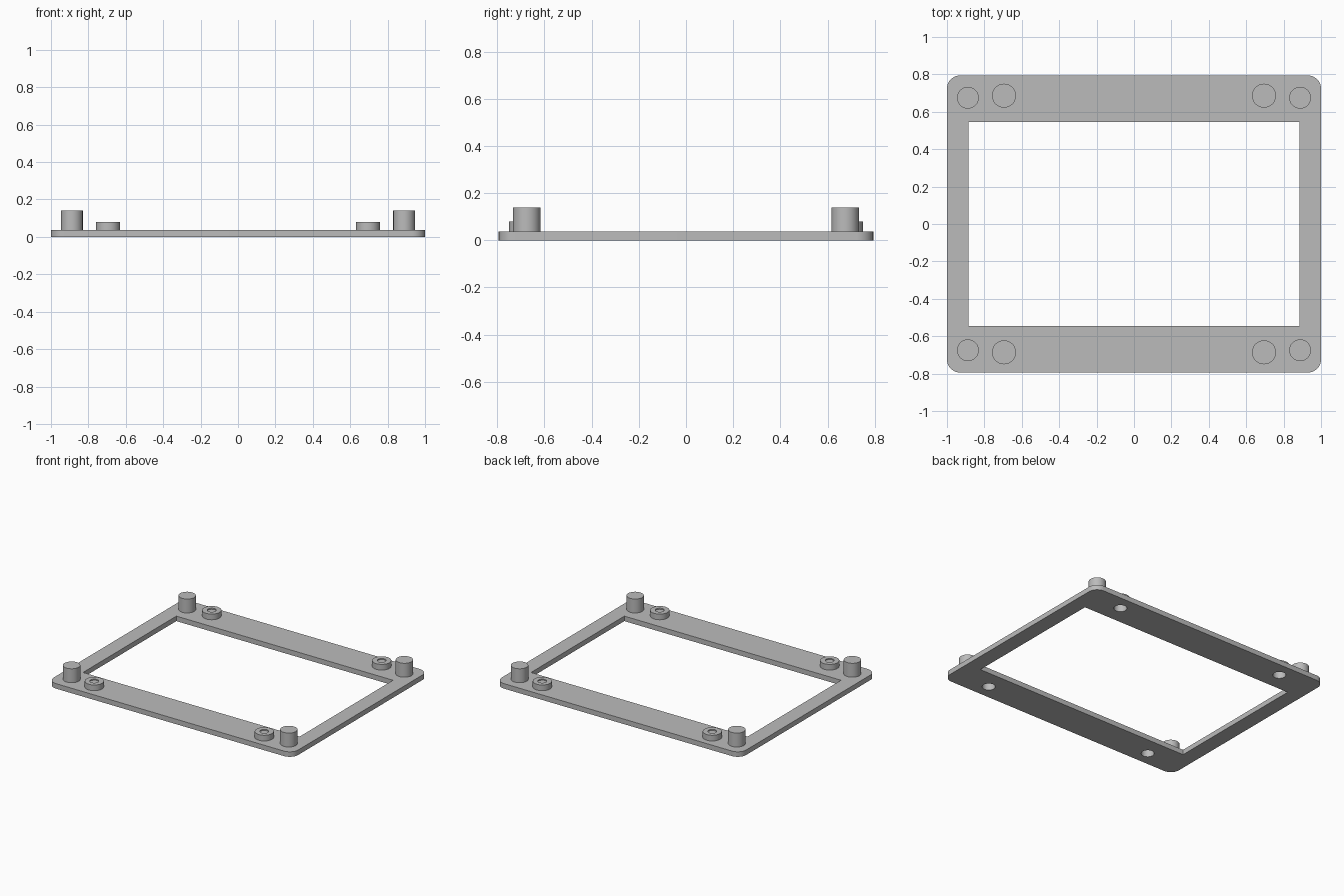
import bpy, bmesh
from math import cos, sin, pi, radians

if "Cube" in bpy.data.objects:
    bpy.data.objects.remove(bpy.data.objects["Cube"], do_unlink=True)

HALF_X, HALF_Y, CORNER = 1.0, 0.794, 0.07
WINDOW_X, WINDOW_Y = 0.886, 0.545
THICK = 0.037
PEG = dict(x=0.888, y=0.675, r=0.058, top=0.14)
BOSS = dict(x=0.695, y=0.686, r=0.064, top=0.079)
RECESS_R, RECESS_Z = 0.03, 0.071
POCKET_R, POCKET_Z = 0.044, 0.066
SEGMENTS = 48
SIDES = [("front_right", -1, -1), ("front_left", 1, -1),
         ("back_right", -1, 1), ("back_left", 1, 1)]

grey = bpy.data.materials.new("plain_grey")
grey.use_nodes = True
colour = (0.5, 0.5, 0.5, 1)
grey.diffuse_color = colour
grey.node_tree.nodes["Principled BSDF"].inputs["Base Color"].default_value = colour


def smooth(obj):
    bpy.ops.object.select_all(action='DESELECT')
    obj.select_set(True)
    bpy.context.view_layer.objects.active = obj
    bpy.ops.object.shade_smooth_by_angle(angle=radians(30))


def arc(cx, cy, r, start, sweep, steps):
    return [(cx + r * cos(start + sweep * i / steps),
             cy + r * sin(start + sweep * i / steps)) for i in range(steps + 1)]


def lathe(name, profile, x, y):
    """Revolve an (r, z) profile around the vertical axis at x, y."""
    bm = bmesh.new()
    verts = [bm.verts.new((r, 0, z)) for r, z in profile]
    edges = [bm.edges.new(pair) for pair in zip(verts, verts[1:])]
    bmesh.ops.spin(bm, geom=verts + edges, cent=(0, 0, 0), axis=(0, 0, 1),
                   angle=2 * pi, steps=SEGMENTS, use_duplicate=False)
    bmesh.ops.remove_doubles(bm, verts=bm.verts, dist=0.0001)
    bmesh.ops.recalc_face_normals(bm, faces=bm.faces)
    mesh = bpy.data.meshes.new(name)
    bm.to_mesh(mesh)
    bm.free()
    mesh.materials.append(grey)
    obj = bpy.data.objects.new(name, mesh)
    obj.location = (x, y, 0)
    bpy.context.collection.objects.link(obj)
    smooth(obj)


# Frame plate: rounded outline with a window and four pocket openings
outline = []
for k, (sx, sy) in enumerate([(1, 1), (-1, 1), (-1, -1), (1, -1)]):
    outline += arc(sx * (HALF_X - CORNER), sy * (HALF_Y - CORNER),
                   CORNER, k * pi / 2, pi / 2, 10)
window = [(sx * WINDOW_X, sy * WINDOW_Y)
          for sx, sy in [(1, 1), (-1, 1), (-1, -1), (1, -1)]]
loops = [outline, window]
for _, sx, sy in SIDES:
    loops.append(arc(sx * BOSS["x"], sy * BOSS["y"], POCKET_R, 0, 2 * pi, SEGMENTS)[:-1])

curve = bpy.data.curves.new("frame_plate", 'CURVE')
curve.dimensions = '2D'
curve.fill_mode = 'BOTH'
curve.extrude = THICK / 2
for loop in loops:
    spline = curve.splines.new('POLY')
    spline.points.add(len(loop) - 1)
    for point, (x, y) in zip(spline.points, loop):
        point.co = (x, y, 0, 1)
    spline.use_cyclic_u = True
curve.materials.append(grey)
plate = bpy.data.objects.new("frame_plate", curve)
plate.location.z = THICK / 2
bpy.context.collection.objects.link(plate)
bpy.ops.object.select_all(action='DESELECT')
plate.select_set(True)
bpy.context.view_layer.objects.active = plate
bpy.ops.object.convert(target='MESH')
plate = bpy.context.view_layer.objects.active
bm = bmesh.new()
bm.from_mesh(plate.data)
bmesh.ops.remove_doubles(bm, verts=bm.verts, dist=0.0001)
bmesh.ops.recalc_face_normals(bm, faces=bm.faces)
bm.to_mesh(plate.data)
bm.free()
smooth(plate)

# Corner pegs and hollow screw bosses
for side, sx, sy in SIDES:
    lathe("peg_" + side,
          [(0, PEG["top"]), (PEG["r"], PEG["top"]), (PEG["r"], THICK), (0, THICK)],
          sx * PEG["x"], sy * PEG["y"])
    lathe("boss_" + side,
          [(0, RECESS_Z), (RECESS_R, RECESS_Z), (RECESS_R, BOSS["top"]),
           (BOSS["r"], BOSS["top"]), (BOSS["r"], THICK), (POCKET_R, THICK),
           (POCKET_R, POCKET_Z), (0, POCKET_Z)],
          sx * BOSS["x"], sy * BOSS["y"])
